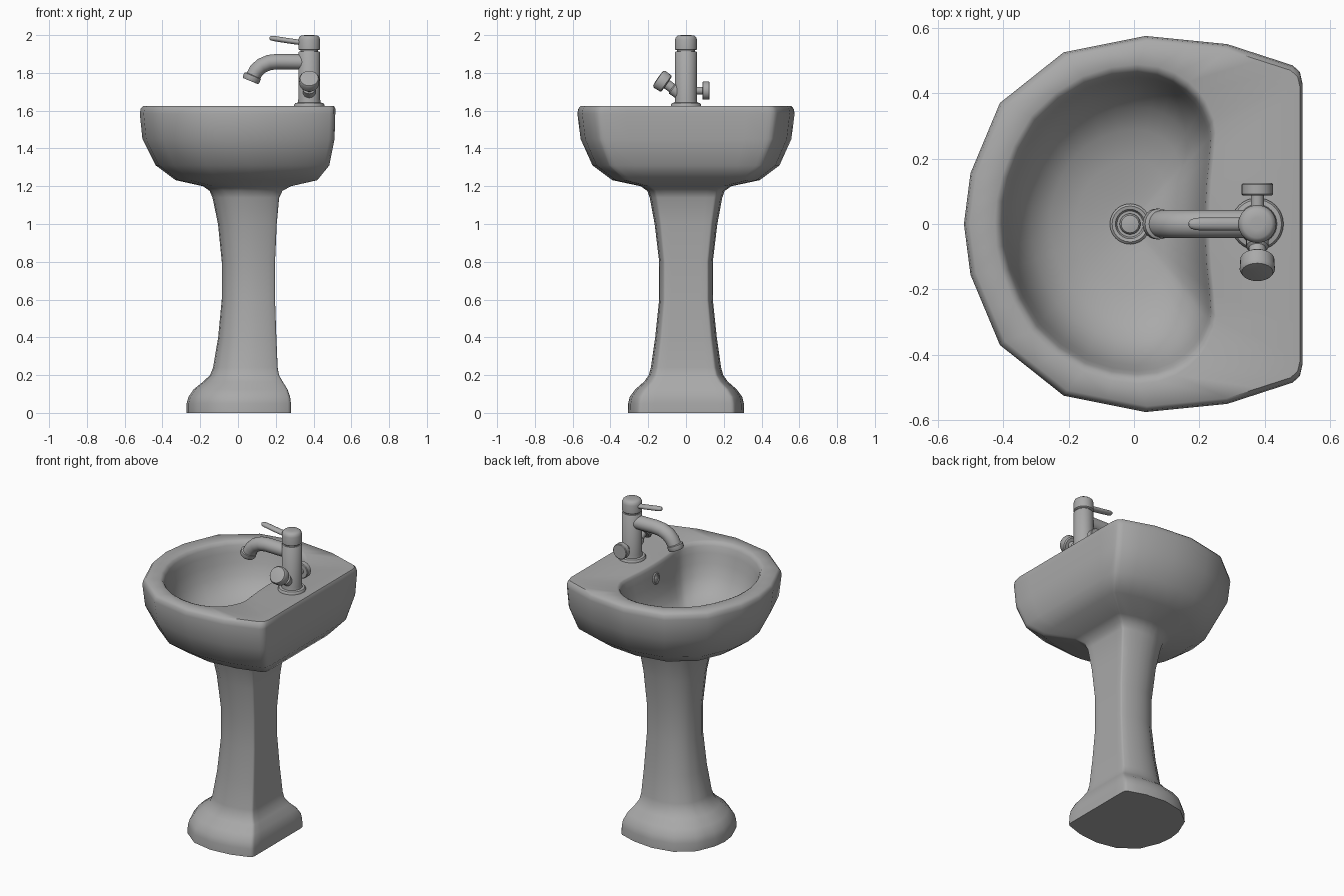
import bpy, bmesh, math
from mathutils import Vector

grey = bpy.data.materials.new("plain grey")
grey.diffuse_color = (0.40, 0.40, 0.40, 1)


def make(name, rings, cap_start=True, cap_end=True, angle=40):
    """Skin a list of equal-length closed rings into one smooth object."""
    bm = bmesh.new()
    loops = [[bm.verts.new(p) for p in ring] for ring in rings]
    n = len(loops[0])
    for a, b in zip(loops, loops[1:]):
        for i in range(n):
            j = (i + 1) % n
            bm.faces.new((a[i], a[j], b[j], b[i]))
    if cap_start:
        bm.faces.new(loops[0][::-1])
    if cap_end:
        bm.faces.new(loops[-1])
    bmesh.ops.recalc_face_normals(bm, faces=bm.faces)
    me = bpy.data.meshes.new(name)
    bm.to_mesh(me)
    bm.free()
    me.materials.append(grey)
    ob = bpy.data.objects.new(name, me)
    bpy.context.collection.objects.link(ob)
    bpy.ops.object.select_all(action='DESELECT')
    bpy.context.view_layer.objects.active = ob
    ob.select_set(True)
    bpy.ops.object.shade_smooth_by_angle(angle=math.radians(angle))
    return ob


def lathe(name, origin, axis, profile, n=24):
    """Turn (radius, distance) pairs around an axis."""
    q = Vector(axis).to_track_quat('Z', 'Y')
    rings = [[Vector(origin) + q @ Vector((r * math.cos(2 * math.pi * i / n),
                                           r * math.sin(2 * math.pi * i / n), d))
              for i in range(n)] for r, d in profile]
    return make(name, rings)


def tube(name, path, n=16):
    """Sweep an ellipse along (x, z, y radius, in-plane radius) points at y = 0."""
    rings = []
    for k, (x, z, ry, rn) in enumerate(path):
        a, b = path[max(k - 1, 0)], path[min(k + 1, len(path) - 1)]
        t = Vector((b[0] - a[0], 0, b[1] - a[1])).normalized()
        nrm = Vector((-t.z, 0, t.x))
        rings.append([Vector((x, 0, z)) + nrm * (rn * math.cos(2 * math.pi * i / n))
                      + Vector((0, ry * math.sin(2 * math.pi * i / n), 0)) for i in range(n)])
    return make(name, rings)


def mirrored(half):
    return half + [(x, -y) for x, y in half[-2:0:-1]]


def refine(pts, smooth):
    """Add a midpoint to every segment, straight or curved."""
    out, n = [], len(pts)
    for i in range(n):
        p = [Vector(pts[(i + k) % n]) for k in (-1, 0, 1, 2)]
        mid = (p[1] + p[2]) / 2
        if smooth:
            mid = (9 * (p[1] + p[2]) - p[0] - p[3]) / 16
        out += [p[1], mid]
    return out


# D-shaped outlines: faceted outside, rounder bowl opening
outer = refine(mirrored([(-.52, 0), (-.50, .155), (-.41, .37), (-.215, .525), (.035, .575),
                         (.285, .55), (.485, .485), (.507, .465), (.515, .43), (.515, .2),
                         (.515, 0)]), False)
inner = refine(mirrored([(-.405, 0), (-.385, .14), (-.30, .315), (-.15, .43), (.01, .465),
                         (.12, .44), (.19, .385), (.222, .33), (.238, .27), (.225, .13),
                         (.22, 0)]), True)


def outer_ring(z, x0, x1, y):
    return [(x0 + (p.x + .52) / 1.035 * (x1 - x0), p.y / .575 * y, z) for p in outer]


def inner_ring(z, s):
    return [(-.012 + (p.x + .012) * s, p.y * s, z) for p in inner]


# Pedestal foot, column and basin shell as (z, front x, back x, half width)
levels = [(0, -.272, .28, .308), (.05, -.272, .28, .306), (.085, -.262, .276, .298),
          (.125, -.235, .262, .268), (.165, -.185, .237, .222), (.2, -.148, .217, .197),
          (.24, -.132, .21, .186), (.4, -.105, .203, .163), (.6, -.086, .196, .142),
          (.8, -.086, .196, .142), (1.0, -.106, .205, .166), (1.14, -.135, .218, .192),
          (1.175, -.15, .235, .205), (1.2, -.185, .28, .24), (1.232, -.33, .42, .39),
          (1.31, -.435, .483, .495), (1.45, -.506, .511, .558), (1.585, -.52, .515, .575),
          (1.61, -.515, .515, .57), (1.625, -.502, .508, .557)]
rings = [outer_ring(*v) for v in levels]
# Rim rolling into the bowl
rings += [inner_ring(z, s) for z, s in
          [(1.625, 1.05), (1.618, 1.015), (1.60, .99), (1.56, .965), (1.50, .93), (1.43, .87),
           (1.37, .77), (1.325, .62), (1.30, .42), (1.285, .2), (1.28, .1)]]
make("pedestal_basin", rings, angle=50)

# Drain and overflow
lathe("drain_ring", (-.012, 0, 1.275), (0, 0, 1),
      [(.062, 0), (.062, .014), (.055, .02), (.045, .018), (.04, .008)])
lathe("drain_plug", (-.012, 0, 1.28), (0, 0, 1),
      [(.032, 0), (.032, .016), (.027, .022), (.01, .025)])
lathe("overflow_ring", (.217, 0, 1.535), (-1, 0, .15),
      [(.036, -.01), (.036, .008), (.03, .014), (.024, .012), (.021, .002)])
lathe("overflow_centre", (.217, 0, 1.535), (-1, 0, .15), [(.012, 0), (.012, .008), (.006, .012)])

# Tap body, cap and lever
TX = .377
lathe("tap_body", (TX, 0, 0), (0, 0, 1),
      [(.08, 1.615), (.08, 1.632), (.074, 1.64), (.06, 1.643), (.058, 1.66), (.058, 1.908),
       (.054, 1.913), (.047, 1.913), (.047, 1.922)], 32)
lathe("tap_cap", (TX, 0, 0), (0, 0, 1),
      [(.052, 1.92), (.058, 1.925), (.058, 1.975), (.053, 1.99), (.043, 1.998), (.02, 2.0)], 32)
tube("lever", [(.36, 1.957, .02, .014), (.26, 1.971, .02, .014), (.19, 1.982, .019, .014),
               (.173, 1.984, .014, .011), (.167, 1.985, .006, .005)])

# Spout and nozzle
tube("spout", [(.36, 1.858, .043, .041), (.21, 1.86, .043, .041), (.165, 1.855, .043, .041),
               (.125, 1.838, .043, .041), (.097, 1.812, .043, .04), (.079, 1.78, .041, .039)], 24)
lathe("nozzle", (.079, 0, 1.788), (-.38, 0, -.92),
      [(.04, 0), (.047, .004), (.047, .025), (.042, .034), (.034, .034), (.032, .026)])

# Slanted front knob and straight rear knob
slant = (0, -.82, .57)
lathe("front_knob_stem", (TX, -.02, 1.683), slant, [(.034, 0), (.034, .06), (.026, .066), (.026, .115)])
lathe("front_knob", (TX, -.102, 1.74), slant,
      [(.045, 0), (.052, .006), (.054, .045), (.048, .055), (.02, .058)])
lathe("rear_knob_stem", (TX, .04, 1.706), (0, 1, 0), [(.02, 0), (.02, .055)])
lathe("rear_knob", (TX, .087, 1.706), (0, 1, 0),
      [(.044, 0), (.048, .004), (.048, .034), (.044, .038)])
